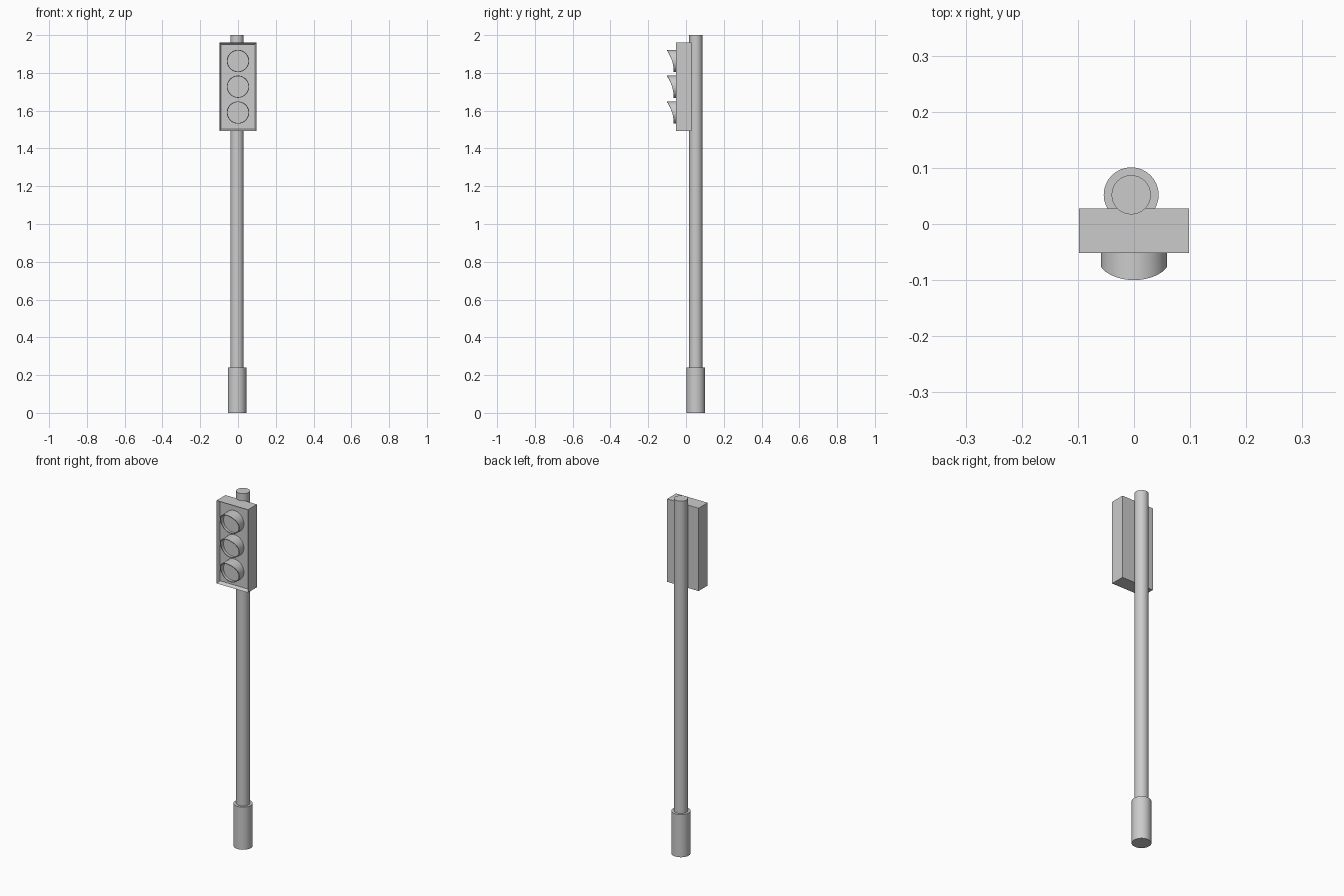
import bpy, bmesh, math

if "Cube" in bpy.data.objects:
    bpy.data.objects.remove(bpy.data.objects["Cube"])


def finish(name, bm, smooth=True):
    bmesh.ops.recalc_face_normals(bm, faces=bm.faces)
    mesh = bpy.data.meshes.new(name)
    bm.to_mesh(mesh)
    bm.free()
    ob = bpy.data.objects.new(name, mesh)
    bpy.context.collection.objects.link(ob)
    if smooth:
        bpy.ops.object.select_all(action='DESELECT')
        ob.select_set(True)
        bpy.context.view_layer.objects.active = ob
        bpy.ops.object.shade_smooth_by_angle(angle=math.radians(35))
    return ob


def cylinder(name, r, z0, z1):
    bm = bmesh.new()
    bmesh.ops.create_cone(bm, cap_ends=True, segments=32, radius1=r, radius2=r, depth=z1 - z0)
    bmesh.ops.translate(bm, verts=bm.verts, vec=(-0.005, 0.052, (z0 + z1) / 2))
    return finish(name, bm)


# Pole and wider foot sleeve
cylinder("base_sleeve", 0.049, 0.0, 0.24)
cylinder("pole", 0.035, 0.24, 2.0)

# Signal housing with recessed front panel
bm = bmesh.new()
bmesh.ops.create_cube(bm, size=1)
bmesh.ops.scale(bm, verts=bm.verts, vec=(0.196, 0.08, 0.467))
bmesh.ops.translate(bm, verts=bm.verts, vec=(0, -0.012, 1.7265))
bm.normal_update()
front = min(bm.faces, key=lambda f: f.calc_center_median().y)
bmesh.ops.inset_region(bm, faces=[front], thickness=0.013)
bmesh.ops.translate(bm, verts=front.verts, vec=(0, 0.02, 0))
finish("signal_housing", bm, smooth=False)


# Hooded lamp: tube with a curved, top-heavy rim, closed by a flat lens
def lamp(name, z, n=48, r_out=0.059, r_in=0.055):
    def rim(a):
        return -0.065 - 0.035 * ((1 + math.sin(a)) / 2) ** 2

    bm = bmesh.new()
    rings = []
    for r, depth in ((r_out, lambda a: -0.03), (r_out, rim),
                     (r_in, rim), (r_in, lambda a: -0.05)):
        ring = []
        for i in range(n):
            a = 2 * math.pi * i / n
            ring.append(bm.verts.new((r * math.cos(a), depth(a), z + r * math.sin(a))))
        rings.append(ring)
    for a, b in zip(rings, rings[1:]):
        for i in range(n):
            j = (i + 1) % n
            bm.faces.new((a[i], a[j], b[j], b[i]))
    bm.faces.new(rings[-1])
    bm.faces.new(rings[0])
    return finish(name, bm)


for name, z in (("top_lamp", 1.863), ("middle_lamp", 1.727), ("bottom_lamp", 1.59)):
    lamp(name, z)
